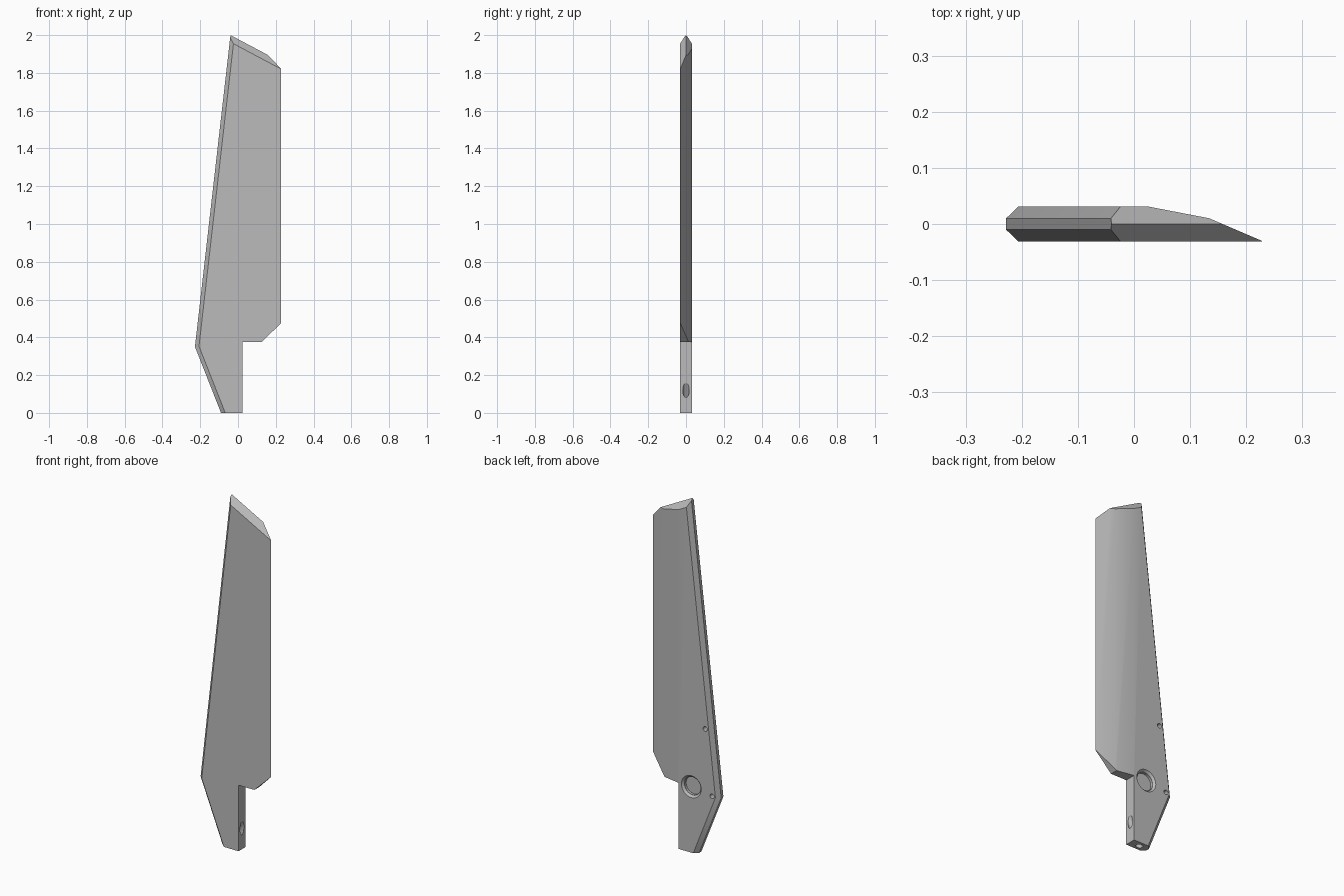
import bpy, bmesh, math
from mathutils import Vector

cube = bpy.data.objects.get("Cube")
if cube:
    bpy.data.objects.remove(cube, do_unlink=True)

grey = bpy.data.materials.new("plain_grey")
grey.use_nodes = True
colour = (0.5, 0.5, 0.5, 1)
grey.diffuse_color = colour
grey.node_tree.nodes["Principled BSDF"].inputs["Base Color"].default_value = colour

HALF = 0.031      # half thickness
CHAMFER = 0.021
TOP_SLOPE = 0.53

# Blade outline, extruded through its thickness
heel, elbow, tip = (-0.09, 0), (-0.228, 0.35), (-0.04, 2.0)
outline = [heel, (0.025, 0), (0.025, 0.375), (0.125, 0.375), (0.228, 0.475),
           (0.228, 2.0 - TOP_SLOPE * 0.268), tip, elbow]
bm = bmesh.new()
face = bm.faces.new([bm.verts.new((x, -HALF, z)) for x, z in outline])
grown = bmesh.ops.extrude_face_region(bm, geom=[face])
bmesh.ops.translate(bm, vec=(0, 2 * HALF, 0),
                    verts=[g for g in grown["geom"] if isinstance(g, bmesh.types.BMVert)])
bmesh.ops.recalc_face_normals(bm, faces=bm.faces)


def shave(point, normal):
    """Cut away everything on the normal's side and cap the cut."""
    cut = bmesh.ops.bisect_plane(bm, geom=bm.verts[:] + bm.edges[:] + bm.faces[:], dist=1e-5,
                                 plane_co=point, plane_no=Vector(normal).normalized(),
                                 clear_outer=True)
    rim = [g for g in cut["geom_cut"] if isinstance(g, bmesh.types.BMEdge)]
    bmesh.ops.edgenet_fill(bm, edges=rim)


# Thinning of the back towards the cutting edge
shave((0.026, HALF, 0), (0.2, 1.04, 0))
shave((0.228, -HALF + 0.001, 0), (0.42, 0.98, 0))

for side in (-1, 1):
    # Chamfered spine, lower and upper run
    for a, b in ((heel, elbow), (elbow, tip)):
        run = Vector((b[0] - a[0], 0, b[1] - a[1])).normalized()
        outward = Vector((-run.z, 0, run.x))
        shave((a[0], side * (HALF - CHAMFER), a[1]), outward + Vector((0, side, 0)))
    # Ridged top end
    shave((tip[0], 0, tip[1]), (TOP_SLOPE, side * 1.2, 1))

bmesh.ops.recalc_face_normals(bm, faces=bm.faces)
mesh = bpy.data.meshes.new("blade")
bm.to_mesh(mesh)
bm.free()
mesh.materials.append(grey)
blade = bpy.data.objects.new("blade", mesh)
bpy.context.collection.objects.link(blade)


def drill(start, end, r_start, r_end, sides=32):
    """Remove a straight or tapered round hole running from start to end."""
    start, end = Vector(start), Vector(end)
    axis = end - start
    bpy.ops.mesh.primitive_cone_add(vertices=sides, radius1=r_start, radius2=r_end,
                                    depth=axis.length, location=(start + end) / 2,
                                    rotation=axis.to_track_quat("Z", "Y").to_euler())
    cutter = bpy.context.object
    cutter.name = "hole_cutter"
    cutter.hide_render = True
    cutter.data.materials.append(grey)
    bpy.ops.object.select_all(action="DESELECT")
    blade.select_set(True)
    bpy.context.view_layer.objects.active = blade
    mod = blade.modifiers.new("hole", "BOOLEAN")
    mod.operation = "DIFFERENCE"
    mod.solver = "EXACT"
    mod.object = cutter
    bpy.ops.object.modifier_apply(modifier=mod.name)
    bpy.data.objects.remove(cutter, do_unlink=True)


# Round recess with a bevelled lip, and two small pin holes in the back
drill((-0.055, HALF + 0.002, 0.375), (-0.055, HALF - 0.012, 0.375), 0.064, 0.052)
drill((-0.055, HALF, 0.375), (-0.055, HALF - 0.025, 0.375), 0.05, 0.05)
for x, z in ((-0.142, 0.726), (-0.185, 0.355)):
    drill((x, HALF + 0.01, z), (x, -0.005, z), 0.013, 0.013, 20)

# Slanted cord channel from the butt to the side of the grip
low, high = Vector((-0.035, 0, 0)), Vector((0.025, 0, 0.12))
drill(low - (high - low) * 0.5, high + (high - low) * 0.5, 0.017, 0.017)

# Smooth shading with crisp edges
bpy.ops.object.shade_smooth_by_angle(angle=math.radians(20))
weighted = blade.modifiers.new("weighted_normals", "WEIGHTED_NORMAL")
weighted.keep_sharp = True
